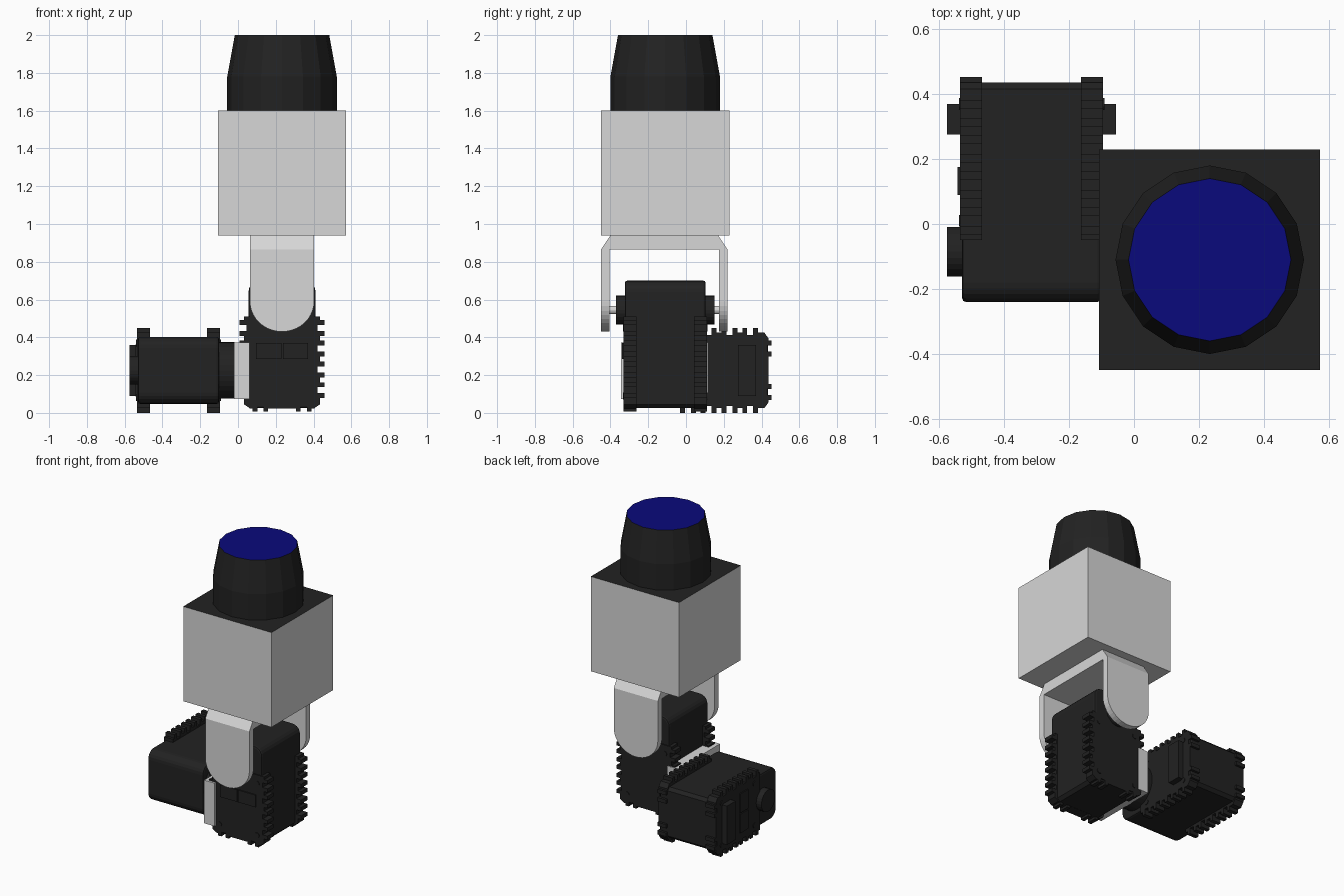
import bpy, bmesh, math

if "Cube" in bpy.data.objects:
    bpy.data.objects.remove(bpy.data.objects["Cube"])


def material(name, rgb):
    m = bpy.data.materials.new(name)
    m.diffuse_color = (*rgb, 1)
    m.use_nodes = True
    m.node_tree.nodes["Principled BSDF"].inputs["Base Color"].default_value = m.diffuse_color
    return m


BLACK = material("black_plastic", (0.016, 0.016, 0.016))
GREY = material("light_grey", (0.68, 0.68, 0.68))
BLUE = material("lens_blue", (0.003, 0.003, 0.2))


def finish(name, bm, mats, bevel=0):
    bmesh.ops.recalc_face_normals(bm, faces=bm.faces)
    me = bpy.data.meshes.new(name)
    bm.to_mesh(me)
    bm.free()
    ob = bpy.data.objects.new(name, me)
    bpy.context.collection.objects.link(ob)
    for m in mats:
        me.materials.append(m)
    if bevel:
        b = ob.modifiers.new("bevel", 'BEVEL')
        b.width, b.segments, b.limit_method = bevel, 2, 'ANGLE'
        b.angle_limit = math.radians(50)
    return ob


def prism(name, profile, a0, a1, place, mat, bevel=0):
    """Extrude a (u, v) profile from a0 to a1; place maps (u, v, a) to xyz."""
    bm = bmesh.new()
    lo = [bm.verts.new(place(u, v, a0)) for u, v in profile]
    hi = [bm.verts.new(place(u, v, a1)) for u, v in profile]
    bm.faces.new(lo)
    bm.faces.new(hi)
    n = len(lo)
    for i in range(n):
        j = (i + 1) % n
        bm.faces.new((lo[i], lo[j], hi[j], hi[i]))
    return finish(name, bm, [mat], bevel)


def rect(u0, u1, v0, v1):
    return [(u0, v0), (u1, v0), (u1, v1), (u0, v1)]


def arc(u, v, ru, rv, d0, d1, n):
    return [(u + ru * math.cos(math.radians(d0 + (d1 - d0) * i / n)),
             v + rv * math.sin(math.radians(d0 + (d1 - d0) * i / n))) for i in range(n + 1)]


def circle(u, v, r, n=24):
    return arc(u, v, r, r, 0, 360, n)[:-1]


def flange_profile():
    """Mounting flange outline with open screw notches on three sides."""
    right = [(0.17, 0.19), (0.2, 0.19)]
    for h in (0.25, 0.36, 0.47, 0.58):
        right += [(0.2, h - .042), (0.225, h - .042), (0.225, h - .016), (0.188, h - .016),
                  (0.188, h + .016), (0.225, h + .016), (0.225, h + .042), (0.2, h + .042)]
    right += [(0.2, 0.655), (0.17, 0.676)]
    h = 0.115
    right += [(h + .042, 0.676), (h + .042, 0.692), (h + .016, 0.692), (h + .016, 0.66),
              (h - .016, 0.66), (h - .016, 0.692), (h - .042, 0.692), (h - .042, 0.676)]
    return right + [(-u, v) for u, v in reversed(right)]


SHAFT_V = 0.155  # distance of the output shaft from the rounded end


def servo(name, place):
    # body, rounded at the shaft end
    r = 0.06
    body = (arc(-0.1775 + r, r, r, r, 180, 270, 5) + arc(0.1775 - r, r, r, r, 270, 360, 5)
            + [(0.1775, 0.655), (0.157, 0.675), (-0.157, 0.675), (-0.1775, 0.655)])
    prism(name + "_body", body, -0.214, 0.214, place, BLACK, 0.012)
    for s, side in ((-1, "near"), (1, "far")):
        prism(f"{name}_{side}_flange", flange_profile(), s * 0.152, s * 0.22, place, BLACK)
        prism(f"{name}_{side}_hub", circle(0, SHAFT_V, 0.076), s * 0.2, s * 0.26, place, BLACK)
        # cover screws
        for u in (-0.145, 0.145):
            for v in (0.25, 0.61):
                prism(f"{name}_{side}_screw", circle(u, v, 0.018, 12), s * 0.215, s * 0.224,
                      place, BLACK)
    # cable sockets and raised cover panel
    for s in (-1, 1):
        prism(f"{name}_socket", rect(s * 0.004, s * 0.137, 0.33, 0.415), -0.21, -0.228,
              place, BLACK)


def place_upright(u, v, a):
    return (0.233 + u, -0.11 + a, 0.70 - v)


def place_lying(u, v, a):
    return (-0.315 + a, -0.24 + v, 0.225 + u)


servo("upright_servo", place_upright)
servo("lying_servo", place_lying)

# Connector blocks and output horn of the lying servo
for s, side in ((-1, "outer"), (1, "inner")):
    prism(f"lying_servo_{side}_connector", rect(-0.135, 0.135, 0.515, 0.61),
          s * 0.2, s * 0.26, place_lying, BLACK)
prism("lying_servo_horn", circle(0, SHAFT_V, 0.15, 32), 0.215, 0.296, place_lying, BLACK)

# Shaft pins that carry the fork
for s, side in ((-1, "front"), (1, "back")):
    prism(f"{side}_shaft_pin", circle(0, SHAFT_V, 0.022, 16), s * 0.25, s * 0.30,
          place_upright, GREY)


def place_x(u, v, a):
    return (a, u, v)


def place_y(u, v, a):
    return (u, a, v)


# Plate joining the two servos
prism("joining_plate", rect(-0.345, 0.116, 0.073, 0.373), -0.02, 0.06, place_x, GREY)

# Fork bracket: chamfered bridge plus two round-ended legs
bridge = [(-0.45, 0.865), (0.22, 0.865), (0.17, 0.94), (-0.40, 0.94)]
prism("fork_bridge", bridge, 0.063, 0.403, place_x, GREY)
leg = arc(0.233, 0.59, 0.17, 0.16, 180, 360, 20) + [(0.403, 0.865), (0.063, 0.865)]
prism("fork_front_leg", leg, -0.45, -0.405, place_y, GREY)
prism("fork_back_leg", leg, 0.175, 0.22, place_y, GREY)

# Camera housing with a dark top face
housing = prism("camera_housing", rect(-0.45, 0.23, 0.94, 1.60), -0.107, 0.573, place_x, GREY)
housing.data.materials.append(BLACK)
for p in housing.data.polygons:
    if p.normal.z > 0.9:
        p.material_index = 1

# Tapered lens barrel with a blue glass end
bm = bmesh.new()
rings = [[bm.verts.new((x, y, z)) for x, y in circle(0.233, -0.11, r, 16)]
         for r, z in ((0.29, 1.60), (0.29, 1.78), (0.25, 2.0))]
for a, b in zip(rings, rings[1:]):
    for i in range(16):
        j = (i + 1) % 16
        bm.faces.new((a[i], a[j], b[j], b[i]))
bm.faces.new(rings[0])
bm.faces.new(rings[-1]).material_index = 1
finish("lens_barrel", bm, [BLACK, BLUE])
